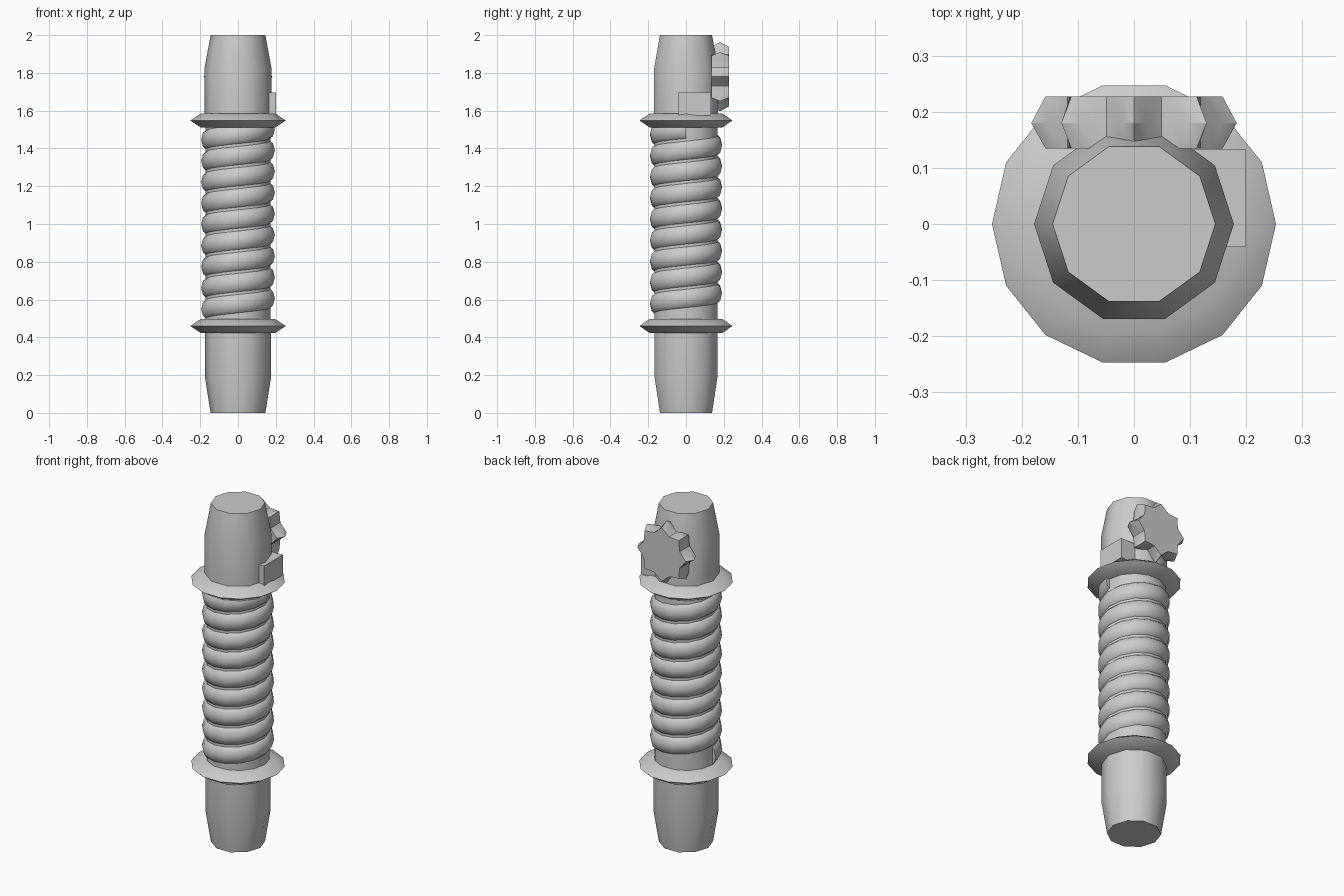
import bpy
import bmesh
from math import sin, cos, pi, tau, radians

if "Cube" in bpy.data.objects:
    bpy.data.objects.remove(bpy.data.objects["Cube"])

grey = bpy.data.materials.new("light grey")
grey.use_nodes = True
colour = (0.6, 0.6, 0.6, 1)
grey.diffuse_color = colour
grey.node_tree.nodes["Principled BSDF"].inputs["Base Color"].default_value = colour


def finish(name, bm, angle=None):
    bmesh.ops.recalc_face_normals(bm, faces=bm.faces)
    mesh = bpy.data.meshes.new(name)
    bm.to_mesh(mesh)
    bm.free()
    mesh.materials.append(grey)
    obj = bpy.data.objects.new(name, mesh)
    bpy.context.collection.objects.link(obj)
    if angle:
        bpy.ops.object.select_all(action='DESELECT')
        obj.select_set(True)
        bpy.context.view_layer.objects.active = obj
        bpy.ops.object.shade_smooth_by_angle(angle=radians(angle))
    return obj


def loft(name, rings, angle=None):
    """Skin a list of closed rings and cap both ends."""
    bm = bmesh.new()
    loops = [[bm.verts.new(p) for p in ring] for ring in rings]
    n = len(loops[0])
    for a, b in zip(loops, loops[1:]):
        for i in range(n):
            j = (i + 1) % n
            bm.faces.new((a[i], a[j], b[j], b[i]))
    bm.faces.new(loops[0])
    bm.faces.new(loops[-1])
    return finish(name, bm, angle)


def lathe(name, profile, sides, angle=40):
    return loft(name, [[(r * cos(tau * i / sides), r * sin(tau * i / sides), z)
                        for i in range(sides)] for r, z in profile], angle)


# Tapered end pieces
lathe("lower_body", [(0.145, 0), (0.175, 0.19), (0.175, 0.43)], 10)
lathe("upper_body", [(0.178, 1.57), (0.178, 1.82), (0.145, 2)], 10)

# Sharp-rimmed flanges
for name, z in (("lower_flange", 0.46), ("upper_flange", 1.548)):
    lathe(name, [(0.195, z - 0.038), (0.253, z), (0.195, z + 0.038)], 14)

# Grip core, with a coiled cord wound around it
lathe("grip_core", [(0.172, 0.48), (0.172, 1.53)], 14)
PITCH, STEPS, SIDES = 0.112, 14, 10
TURNS = 8.5
START = 0.55
coil = []
for k in range(int(TURNS * STEPS) + 1):
    a = pi + tau * k / STEPS
    ring = []
    for s in range(SIDES):
        t = tau * s / SIDES
        r = 0.145 + 0.05 * cos(t)
        ring.append((r * cos(a), r * sin(a), START + PITCH * k / STEPS + 0.062 * sin(t)))
    coil.append(ring)
loft("grip_coil", coil, 60)

# Star-shaped knob on the back, with scallops between its points
TEETH, PER = 8, 6


def star(y, tip, valley=0.128):
    ring = []
    for i in range(TEETH * PER):
        f = abs(2 * (i % PER) / PER - 1)
        r = valley + (tip - valley) * f ** 1.6
        a = tau * i / (TEETH * PER)
        ring.append((r * cos(a), y, 1.78 + r * sin(a)))
    return ring


loft("star_knob", [star(0.135, 0.158), star(0.18, 0.183), star(0.227, 0.158)], 30)

# Switch block on the side
bm = bmesh.new()
bmesh.ops.create_cube(bm, size=1)
for v in bm.verts:
    v.co = (0.15 + v.co.x * 0.1, 0.046 + v.co.y * 0.174, 1.635 + v.co.z * 0.12)
finish("switch_block", bm)
